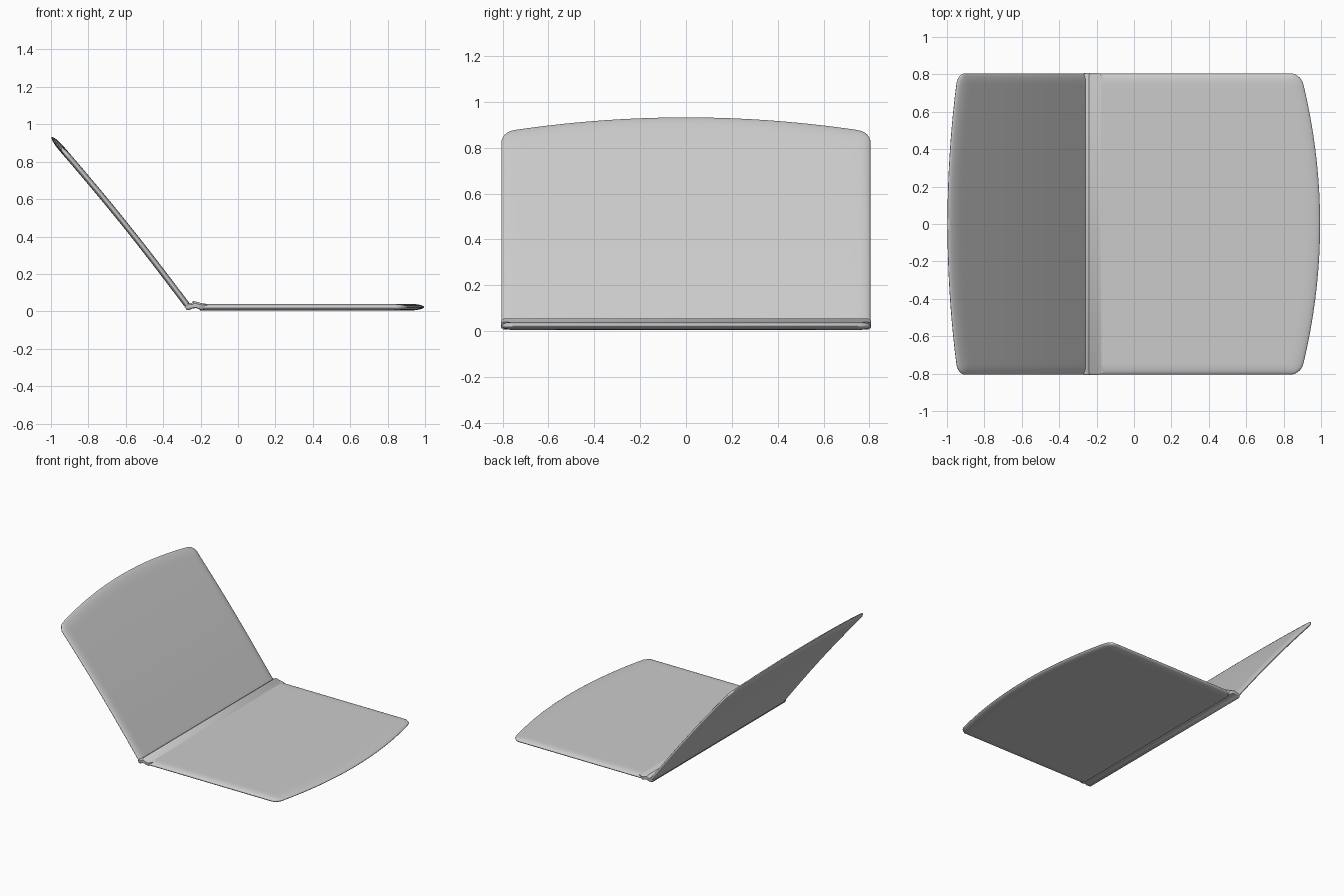
import bpy, bmesh, math

if "Cube" in bpy.data.objects:
    bpy.data.objects.remove(bpy.data.objects["Cube"])

HALF_W = 0.805


def finish(name, bm, angle):
    bmesh.ops.remove_doubles(bm, verts=bm.verts, dist=0.0004)
    bmesh.ops.recalc_face_normals(bm, faces=bm.faces)
    mesh = bpy.data.meshes.new(name)
    bm.to_mesh(mesh)
    bm.free()
    ob = bpy.data.objects.new(name, mesh)
    bpy.context.collection.objects.link(ob)
    bpy.ops.object.select_all(action='DESELECT')
    ob.select_set(True)
    bpy.context.view_layer.objects.active = ob
    bpy.ops.object.shade_smooth_by_angle(angle=math.radians(angle))
    return ob


def panel(name, length, drop, half_t, place, rim=0.055, corner=0.055):
    """Thin pillow-edged panel with a bowed outer edge and rounded outer corners."""
    def clustered(n):
        return [0.5 - 0.5 * math.cos(math.pi * i / n) for i in range(n + 1)]

    def edge_length(y):
        d = max(0.0, abs(y) - (HALF_W - corner))
        return length - drop * y * y - (corner - math.sqrt(max(0, corner**2 - d * d)))

    def rise(dist, width):
        k = 1 - min(max(dist, 0) / width, 1)
        return math.sqrt(max(0, 1 - k * k))

    us, vs = clustered(36), clustered(48)
    bm = bmesh.new()
    for side in (1, -1):
        grid = []
        for v in vs:
            y = (2 * v - 1) * HALF_W
            end = edge_length(y)
            row = []
            for u in us:
                s = u * end
                t = half_t * min(rise(HALF_W - abs(y), rim), rise(end - s, rim * 1.5), rise(s, 0.012))
                row.append(bm.verts.new(place(s, y, side * t)))
            grid.append(row)
        for a, b in zip(grid, grid[1:]):
            for i in range(len(us) - 1):
                bm.faces.new((a[i], a[i + 1], b[i + 1], b[i]))
    return finish(name, bm, 50)


# Flat base lying on the ground
panel("base", 1.205, 0.16, 0.018, lambda s, y, t: (-0.21 + s, y, 0.0225 + t))

# Leaning lid, very slightly bowed along its height
LID = 1.168
tilt = math.atan2(0.912, -0.735)


def place_lid(s, y, t):
    n = 0.012 * math.sin(math.pi * min(s / LID, 1)) + t
    return (-0.263 + s * math.cos(tilt) + n * math.sin(tilt), y,
            0.022 + s * math.sin(tilt) - n * math.cos(tilt))


panel("lid", LID, 0.13, 0.016, place_lid)

# Hinge strip joining lid and base
profile = [(-0.285, 0.022), (-0.275, 0.008), (-0.262, 0.006), (-0.245, 0.014), (-0.225, 0.018),
           (-0.205, 0.010), (-0.19, 0.006), (-0.17, 0.02), (-0.165, 0.039), (-0.195, 0.044),
           (-0.225, 0.052), (-0.24, 0.055), (-0.248, 0.045), (-0.262, 0.041), (-0.275, 0.045)]
cx, cz = -0.23, 0.028
bm = bmesh.new()
rings = [[bm.verts.new((cx + (x - cx) * k, y, cz + (z - cz) * k)) for x, z in profile]
         for y, k in ((-0.808, 0.6), (-0.795, 1), (0.795, 1), (0.808, 0.6))]
for a, b in zip(rings, rings[1:]):
    for i in range(len(profile)):
        j = (i + 1) % len(profile)
        bm.faces.new((a[i], a[j], b[j], b[i]))
bm.faces.new(rings[0])
bm.faces.new(rings[-1])
finish("hinge_strip", bm, 45)
